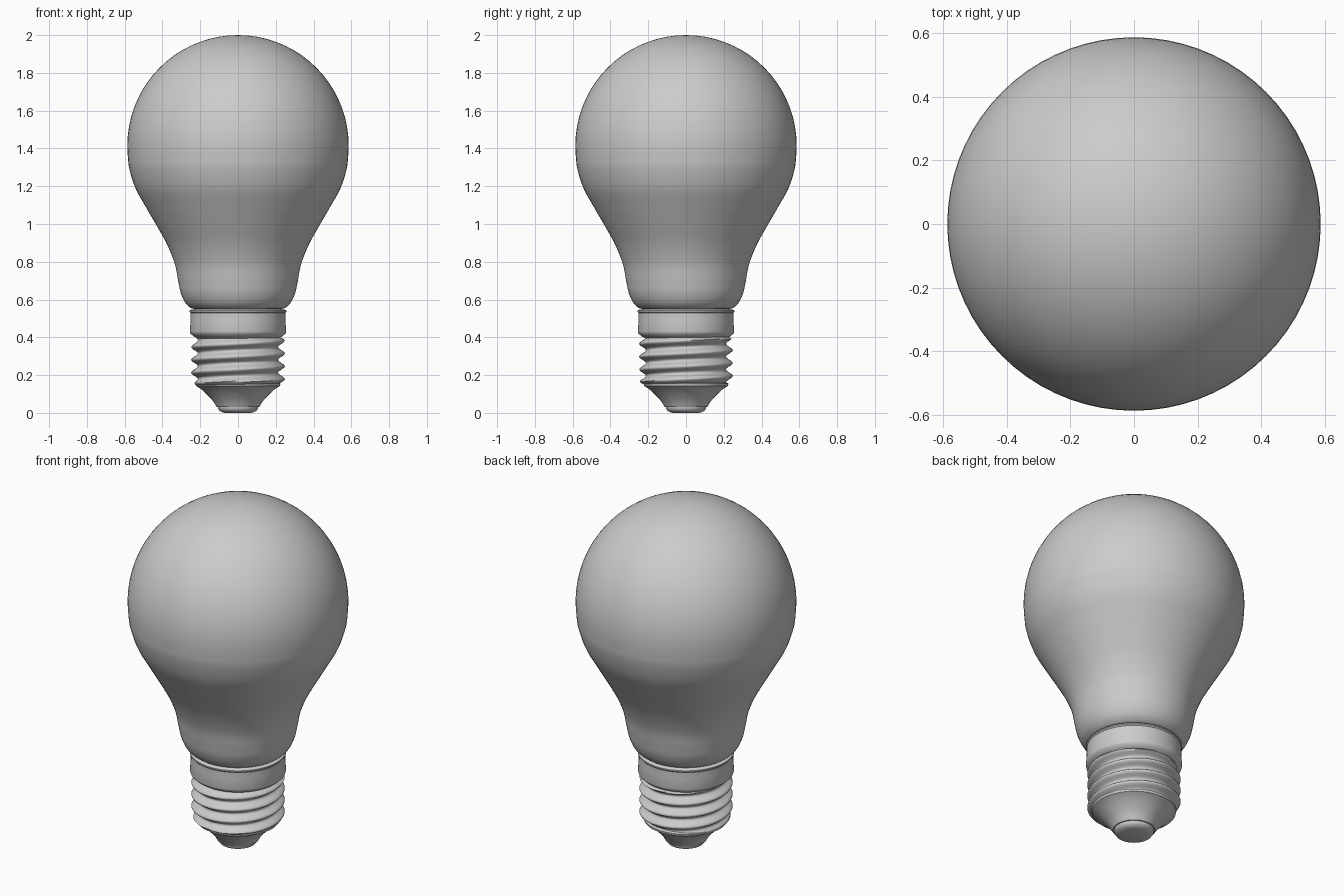
import bpy, bmesh
from math import sin, cos, pi, radians
from mathutils import Vector

cube = bpy.data.objects.get("Cube")
if cube:
    bpy.data.objects.remove(cube, do_unlink=True)

SEGMENTS = 72

grey = bpy.data.materials.new("plain_grey")
grey.use_nodes = True
grey.diffuse_color = (0.6, 0.6, 0.6, 1)
for node in grey.node_tree.nodes:
    if node.type == "BSDF_PRINCIPLED":
        node.inputs["Base Color"].default_value = (0.6, 0.6, 0.6, 1)


def finish(name, bm, angle=35):
    bmesh.ops.remove_doubles(bm, verts=bm.verts, dist=0.0002)
    bmesh.ops.recalc_face_normals(bm, faces=bm.faces)
    mesh = bpy.data.meshes.new(name)
    bm.to_mesh(mesh)
    bm.free()
    mesh.materials.append(grey)
    obj = bpy.data.objects.new(name, mesh)
    bpy.context.collection.objects.link(obj)
    bpy.ops.object.select_all(action="DESELECT")
    obj.select_set(True)
    bpy.context.view_layer.objects.active = obj
    bpy.ops.object.shade_smooth_by_angle(angle=radians(angle))
    return obj


def skin(bm, rows):
    for low, high in zip(rows, rows[1:]):
        for j in range(SEGMENTS):
            bm.faces.new((low[j], low[j + 1], high[j + 1], high[j]))


def polar(r, a, z):
    return (r * cos(a), r * sin(a), z)


def lathe(name, profile, angle=35):
    """Spin a list of (radius, height) points about the z axis."""
    bm = bmesh.new()
    skin(bm, [[bm.verts.new(polar(r, 2 * pi * j / SEGMENTS, z))
               for j in range(SEGMENTS + 1)] for r, z in profile])
    return finish(name, bm, angle)


def smooth_path(points, steps=6):
    """Catmull-Rom curve through the points."""
    p = [Vector(q) for q in points]
    p = [2 * p[0] - p[1]] + p + [2 * p[-1] - p[-2]]
    out = []
    for a, b, c, d in zip(p, p[1:], p[2:], p[3:]):
        for k in range(steps):
            t = k / steps
            out.append(0.5 * (2 * b + (c - a) * t + (2 * a - 5 * b + 4 * c - d) * t * t
                              + (3 * b - a - 3 * c + d) * t ** 3))
    return out + [p[-2]]


# Glass envelope: round dome flowing into a narrow neck
R, CENTRE = 0.586, 1.414
dome = [(R * sin(radians(a)), CENTRE + R * cos(radians(a))) for a in range(0, 96, 5)]
neck = [dome[-1], (0.575, 1.29), (0.543, 1.19), (0.488, 1.09), (0.43, 0.99),
        (0.375, 0.89), (0.335, 0.79), (0.317, 0.7), (0.303, 0.635),
        (0.28, 0.585), (0.25, 0.556), (0.225, 0.55)]
lathe("glass_bulb", dome[:-1] + [tuple(v) for v in smooth_path(neck)])

# Metal collar with a rolled upper lip
lathe("collar", [(0.22, 0.553), (0.235, 0.548), (0.25, 0.546), (0.256, 0.541),
                 (0.256, 0.534), (0.251, 0.528), (0.251, 0.49), (0.255, 0.43),
                 (0.252, 0.42), (0.235, 0.405), (0.215, 0.395)])

# Screw thread: helical rows, fading out at both ends
PITCH, CREST, ROOT, LOW, HIGH, STEPS = 0.068, 0.248, 0.212, 0.14, 0.41, 10
bm = bmesh.new()
rows = []
for i in range(-5 * STEPS, 2 * STEPS):
    row = []
    for j in range(SEGMENTS + 1):
        turn = j / SEGMENTS
        z = min(HIGH, max(LOW, 0.383 + PITCH * (i / STEPS + turn)))
        wave = 0.5 + 0.5 * cos(2 * pi * (z - 0.383 - PITCH * turn) / PITCH)
        fade = min(1, (z - LOW) / 0.025, (HIGH - z) / 0.02)
        r = ROOT + (CREST - ROOT) * wave * fade
        row.append(bm.verts.new(polar(r, 2 * pi * turn, z)))
    rows.append(row)
skin(bm, rows)
bmesh.ops.dissolve_degenerate(bm, dist=0.0002, edges=bm.edges)
finish("screw_thread", bm, 60)

# Tapered insulator below the thread
lathe("base_cone", [(0.205, 0.165), (0.225, 0.155), (0.222, 0.142), (0.2, 0.13),
                    (0.172, 0.105), (0.145, 0.078), (0.123, 0.05), (0.117, 0.037),
                    (0.112, 0.03), (0, 0.03)])

# Electrical contact at the foot
lathe("foot_contact", [(0.105, 0.034), (0.105, 0.022), (0.097, 0.01),
                       (0.08, 0.003), (0.07, 0), (0, 0)])
